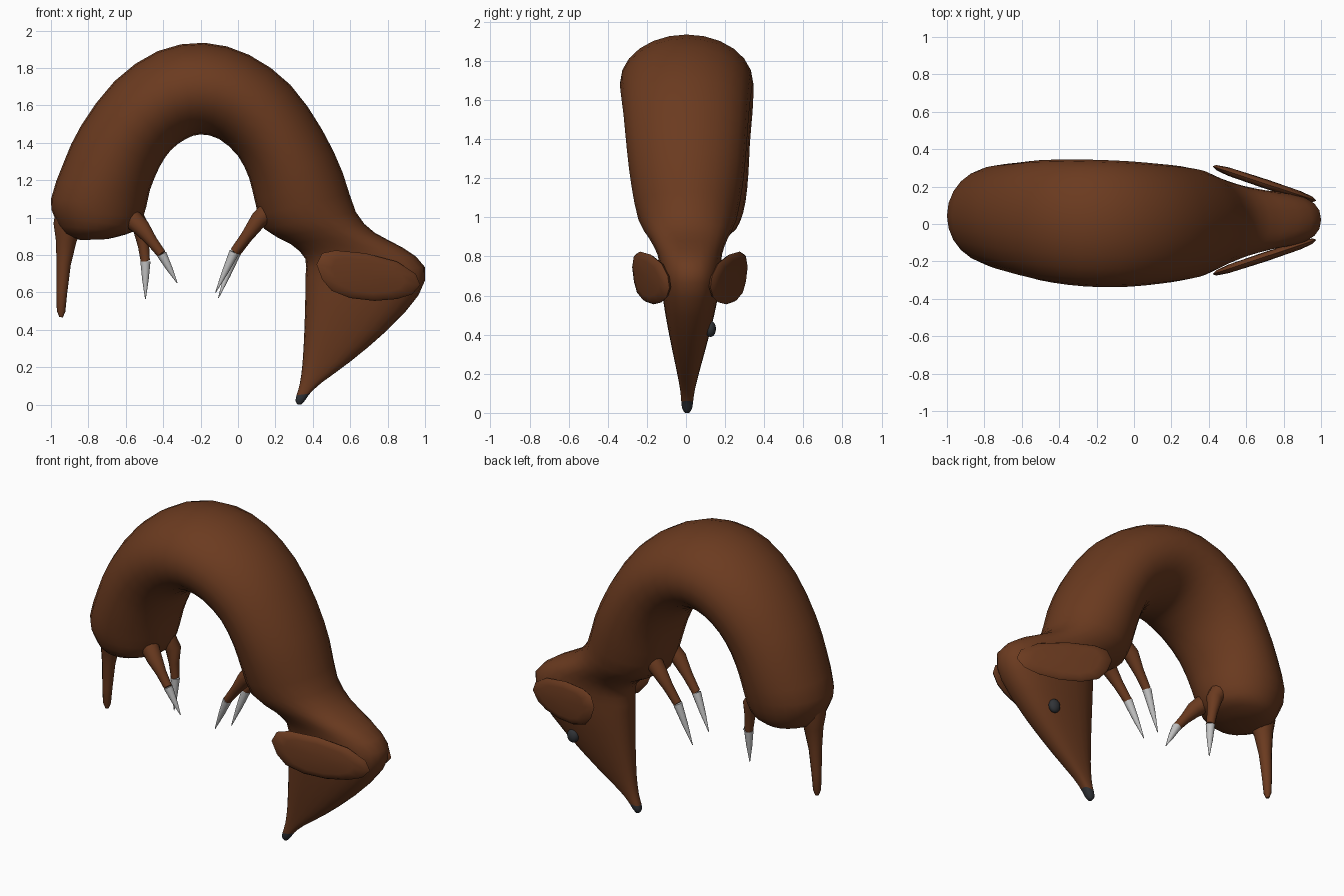
import bpy
import bmesh
import math
from mathutils import Vector

if "Cube" in bpy.data.objects:
    bpy.data.objects.remove(bpy.data.objects["Cube"], do_unlink=True)


def material(name, color):
    m = bpy.data.materials.new(name)
    m.use_nodes = True
    m.diffuse_color = (*color, 1)
    m.node_tree.nodes["Principled BSDF"].inputs["Base Color"].default_value = (*color, 1)
    return m


BROWN = material("brown fur", (0.147, 0.043, 0.014))
GREY = material("light grey claw", (0.55, 0.55, 0.55))
DARK = material("dark nose", (0.03, 0.033, 0.038))


def loft(name, rings, mats, rule=None):
    """Skin closed rings of points; rule picks a material slot from a face centre."""
    bm = bmesh.new()
    rows = [[bm.verts.new(p) for p in ring] for ring in rings]
    n = len(rows[0])
    for a, b in zip(rows, rows[1:]):
        for i in range(n):
            j = (i + 1) % n
            bm.faces.new((a[i], a[j], b[j], b[i]))
    bm.faces.new(rows[0])
    bm.faces.new(rows[-1])
    bmesh.ops.recalc_face_normals(bm, faces=bm.faces)
    if rule:
        for f in bm.faces:
            f.material_index = rule(f.calc_center_median())
    me = bpy.data.meshes.new(name)
    bm.to_mesh(me)
    bm.free()
    for m in mats:
        me.materials.append(m)
    me.shade_smooth()
    me.set_sharp_from_angle(angle=math.radians(60))
    ob = bpy.data.objects.new(name, me)
    bpy.context.collection.objects.link(ob)
    return ob


def power(value, k):
    return math.copysign(abs(value) ** k, value)


def section(ix, iz, ox, oz, width, sides=24):
    """Oval spanning two side-profile points, boxier on the head, leaning to +y at the ends."""
    a, b = Vector((ix, 0, iz)), Vector((ox, 0, oz))
    mid, half = (a + b) / 2, (b - a) / 2
    k = 1 if mid.x < 0 else min(1, max(.82, mid.z))
    mid.y = (.08 if mid.x < 0 else .05) * mid.x ** 2
    ring = []
    for i in range(sides):
        t = math.tau * i / sides
        ring.append(mid + half * power(math.cos(t), k)
                    + Vector((0, width * power(math.sin(t), k), 0)))
    return ring


def refine(rows):
    """Insert a smooth in-between row in every gap."""
    out = []
    last = len(rows) - 1
    for i in range(last):
        p, q, r, s = rows[max(i - 1, 0)], rows[i], rows[i + 1], rows[min(i + 2, last)]
        out.append(q)
        out.append([(9 * (c + d) - b - e) / 16 for b, c, d, e in zip(p, q, r, s)])
    return out + [rows[-1]]


def tube(name, path, mat, sides=12):
    """Round tapered limb through (point, radius) pairs."""
    axis = (Vector(path[-1][0]) - Vector(path[0][0])).normalized()
    u = axis.cross(Vector((0, 1, 0))).normalized()
    v = axis.cross(u)
    rings = []
    for p, r in path:
        rings.append([Vector(p) + r * (u * math.cos(t) + v * math.sin(t))
                      for t in (math.tau * i / sides for i in range(sides))])
    return loft(name, rings, [mat])


# Arched body, head and snout: inner x z, outer x z, half width
stations = [
    (-.70, .885, -.84, .88, .08),
    (-.60, .91, -.93, .915, .18),
    (-.53, .95, -.98, 1.0, .23),
    (-.49, 1.06, -1.0, 1.1, .26),
    (-.47, 1.15, -.93, 1.3, .28),
    (-.42, 1.27, -.84, 1.49, .295),
    (-.36, 1.36, -.66, 1.73, .32),
    (-.28, 1.42, -.43, 1.89, .335),
    (-.20, 1.445, -.18, 1.935, .34),
    (-.10, 1.42, .06, 1.87, .335),
    (0, 1.33, .28, 1.71, .32),
    (.06, 1.21, .45, 1.47, .305),
    (.09, 1.09, .56, 1.24, .285),
    (.14, .94, .63, 1.03, .25),
    (.28, .86, .73, .92, .2),
    (.36, .78, .88, .84, .165),
    (.36, .68, 1.0, .735, .152),
    (.36, .58, .965, .585, .14),
    (.355, .4, .80, .4, .103),
    (.345, .22, .60, .23, .061),
    (.33, .11, .45, .12, .037),
    (.313, .05, .385, .06, .03),
    (.308, .02, .36, .025, .025),
    (.318, .002, .338, 0, .012),
]
loft("body_and_head", [section(*s) for s in refine(stations)], [BROWN, DARK],
     lambda c: 1 if c.z < .055 else 0)

# Tail
tube("tail", [((-.87, .045, 1.06), .1), ((-.905, .046, .96), .082), ((-.919, .048, .88), .056),
              ((-.932, .05, .75), .038), ((-.942, .052, .6), .029), ((-.946, .053, .5), .023),
              ((-.946, .053, .468), .01)], BROWN)

# Legs with long claws: root inside the body, base, joint, claw tip
legs = {
    "front_right": ((.24, -.07, 1.1), (.112, -.09, .99), (-.02, -.075, .815), (-.12, -.055, .6)),
    "front_left": ((.24, .08, 1.1), (.112, .11, .99), (-.012, .1, .81), (-.105, .085, .57)),
    "rear_right": ((-.63, -.03, 1.05), (-.515, -.09, .945), (-.408, -.11, .805),
                   (-.325, -.105, .65)),
    "rear_left": ((-.6, .08, 1.06), (-.515, .095, .94), (-.495, .085, .765), (-.495, .075, .565)),
}
for name, pts in legs.items():
    root, base, joint, tip = map(Vector, pts)
    tube(name + "_leg", [(root, .065), (base, .046), (base.lerp(joint, .5), .031),
                         (joint, .025)], BROWN)
    tube(name + "_claw", [(joint, .027), (joint.lerp(tip, .5), .017), (tip, .002)], GREY)

# Padded leaf-shaped ears, flared away from the head towards the arch
outline = [(.42, .75), (.45, .81), (.52, .825), (.68, .81), (.85, .765), (.95, .7),
           (.975, .64), (.93, .59), (.85, .565), (.73, .555), (.6, .57), (.5, .61), (.45, .67)]
for side, name in ((-1, "right_ear"), (1, "left_ear")):
    rings = []
    for scale, bulge in ((.1, .026), (.7, .023), (.93, .014), (1, 0), (.93, -.014),
                         (.7, -.023), (.1, -.026)):
        ring = []
        for px, pz in outline:
            x, z = .7 + (px - .7) * scale, .69 + (pz - .69) * scale
            ring.append((x, .02 + side * (.288 - .33 * (x - .42) + bulge), z))
        rings.append(ring)
    loft(name, rings, [BROWN])

# Single eye
bpy.ops.mesh.primitive_uv_sphere_add(segments=16, ring_count=10, radius=1,
                                     location=(.695, .125, .43))
eye = bpy.context.object
eye.name = "eye"
eye.scale = (.037, .028, .042)
eye.data.materials.append(DARK)
eye.data.shade_smooth()
